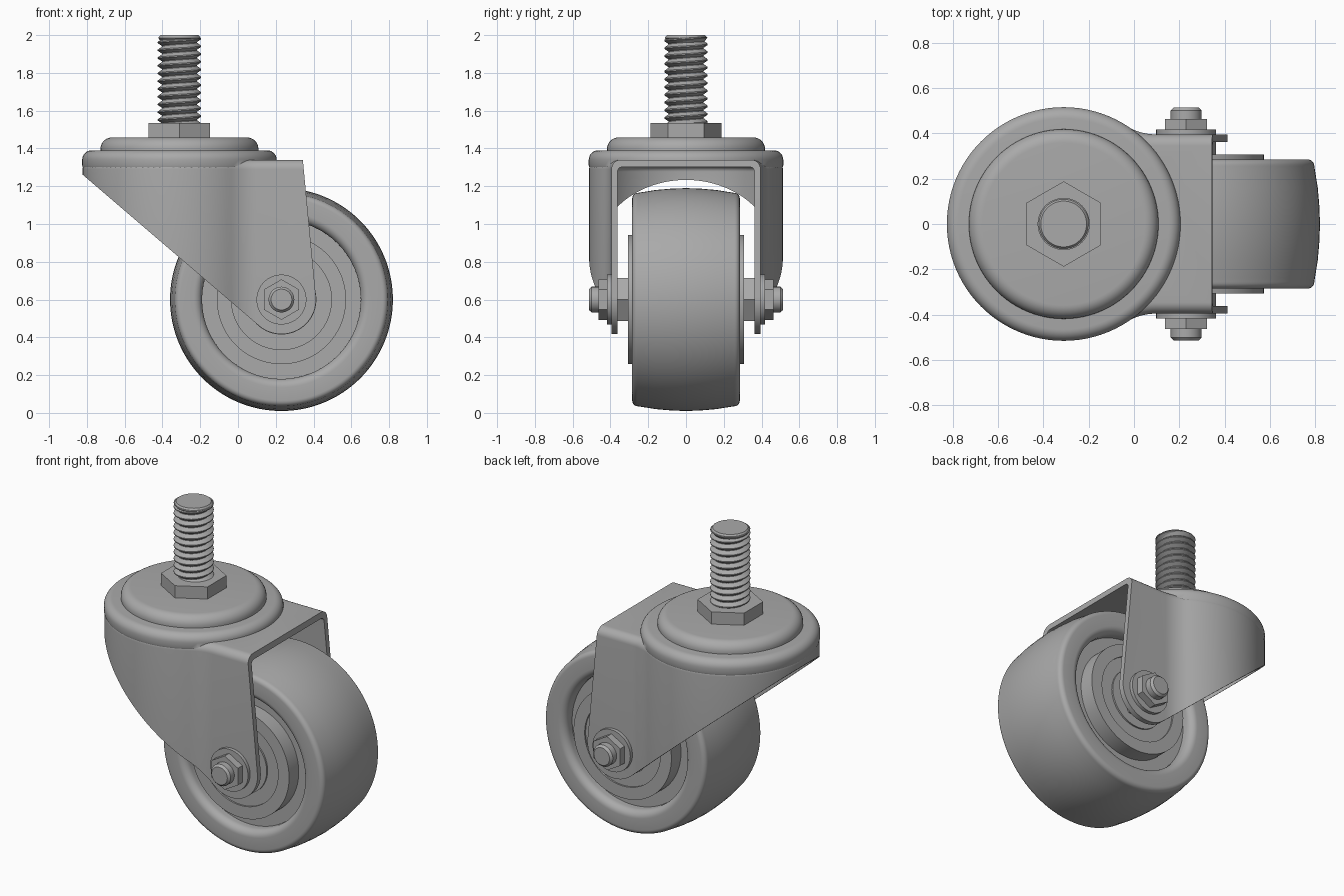
import bpy, bmesh
from math import sin, cos, pi, atan2, asin, hypot

cube = bpy.data.objects.get("Cube")
if cube:
    bpy.data.objects.remove(cube)

# Single grey metal colour
metal = bpy.data.materials.new("grey metal")
metal.use_nodes = True
GREY = (0.4, 0.4, 0.4, 1)
metal.diffuse_color = GREY
metal.node_tree.nodes["Principled BSDF"].inputs["Base Color"].default_value = GREY

AXLE_X, AXLE_Z = 0.23, 0.6
STEM_X = -0.31


def make(name, verts, faces):
    bm = bmesh.new()
    vs = [bm.verts.new(v) for v in verts]
    for f in faces:
        bm.faces.new([vs[i] for i in f])
    bmesh.ops.remove_doubles(bm, verts=bm.verts, dist=1e-5)
    bmesh.ops.recalc_face_normals(bm, faces=bm.faces)
    me = bpy.data.meshes.new(name)
    bm.to_mesh(me)
    bm.free()
    me.materials.append(metal)
    ob = bpy.data.objects.new(name, me)
    bpy.context.collection.objects.link(ob)
    return ob


def loft(name, rings):
    """Skin equal-length rings of points and cap both ends."""
    n = len(rings[0])
    verts = [p for r in rings for p in r]
    faces = [(k * n + i, k * n + (i + 1) % n, (k + 1) * n + (i + 1) % n, (k + 1) * n + i)
             for k in range(len(rings) - 1) for i in range(n)]
    last = (len(rings) - 1) * n
    faces += [list(range(n)), list(range(last, last + n))]
    return make(name, verts, faces)


def turned(name, profile, axis="Z", sides=96, turn=0.0):
    """Turn (radius, height) points about the stem (Z) or the axle (Y)."""
    rings = []
    for r, h in profile:
        ring = []
        for i in range(sides):
            a = turn + 2 * pi * i / sides
            u, v = r * cos(a), r * sin(a)
            ring.append((STEM_X + u, v, h) if axis == "Z" else (AXLE_X + u, h, AXLE_Z + v))
        rings.append(ring)
    return loft(name, rings)


def corner(r, h, size, steps=8):
    """Quarter-round from the side of a disc up to its flat top."""
    return [(r - size + size * cos(a), h - size + size * sin(a))
            for a in (pi / 2 * k / steps for k in range(steps + 1))]


def finish(ob):
    bpy.ops.object.select_all(action="DESELECT")
    ob.select_set(True)
    bpy.context.view_layer.objects.active = ob
    bpy.ops.object.shade_smooth_by_angle(angle=0.55)


def boolean(ob, tool, operation):
    bpy.context.view_layer.objects.active = ob
    mod = ob.modifiers.new("cut", "BOOLEAN")
    mod.operation, mod.object, mod.solver = operation, tool, "EXACT"
    bpy.ops.object.modifier_apply(modifier=mod.name)
    bpy.data.objects.remove(tool)


# Fork plan: round housing blending into two parallel legs
def plan(inset, z, end):
    R, rf, y = 0.513 - inset, 0.25 + inset, 0.395 - inset
    dx = (0.763 ** 2 - 0.645 ** 2) ** 0.5
    t = atan2(0.645, dx)
    half = [(end, y)]
    for k in range(9):
        a = -pi / 2 - (pi / 2 - t) * k / 8
        half.append((STEM_X + dx + rf * cos(a), 0.645 + rf * sin(a)))
    for k in range(1, 41):
        a = t + (pi - t) * k / 40
        half.append((STEM_X + R * cos(a), R * sin(a)))
    half[-1] = (STEM_X - R, 0)
    return [(x, v, z) for x, v in half] + [(x, -v, z) for x, v in half[-2::-1]]


def fork_body(name, wall, top, size, bottom, end):
    rings = [plan(wall, bottom, end)]
    rings += [plan(wall - r, z, end) for r, z in corner(0, top, size)]
    return loft(name, rings)


fork = fork_body("fork", 0, 1.34, 0.05, 0.3, 0.6)
boolean(fork, turned("cap", [(0.495, 1.25), (0.515, 1.31)] + corner(0.515, 1.39, 0.05)), "UNION")
boolean(fork, fork_body("hollow", 0.033, 1.302, 0.025, 0.1, 0.9), "DIFFERENCE")

# Side silhouette: sloping back edge, rounded tip, leaning front edge
tip = 0.183
px, pz = -0.823 - AXLE_X, 1.262 - AXLE_Z
qx, qz = 0.343 - AXLE_X, 1.342 - AXLE_Z
a0 = atan2(pz, px) + (pi / 2 - asin(tip / hypot(px, pz)))
a1 = 2 * pi + atan2(qz, qx) - (pi / 2 - asin(tip / hypot(qx, qz)))
side = [(0.343, 1.6), (-0.95, 1.6), (-0.95, 1.262 + 0.127 * 0.854)]
side += [(AXLE_X + tip * cos(a0 + (a1 - a0) * k / 32),
          AXLE_Z + tip * sin(a0 + (a1 - a0) * k / 32)) for k in range(33)]
side.append((0.343, 1.342))
boolean(fork, loft("silhouette", [[(x, y, z) for x, z in side] for y in (-0.8, 0.8)]), "INTERSECT")
finish(fork)

# Swivel cover, stem nut
finish(turned("swivel_cover", [(0.418, 1.37)] + corner(0.418, 1.458, 0.06)))
finish(turned("stem_nut", [(0.188, 1.44), (0.188, 1.535)], sides=6, turn=pi / 2))

# Threaded stem: core plus helical ridge
finish(turned("stem_core", [(0.092, 1.5), (0.092, 1.96), (0.113, 1.985), (0.101, 2.0)], sides=48))
seg, pitch, turns = 40, 0.041, 13
shape = [(0.09, 0), (0.115, 0.4), (0.115, 0.55), (0.09, 1)]
verts, faces = [], []
for s in range(seg * turns + 1):
    a = 2 * pi * s / seg
    for r, f in shape:
        z = min(max(1.47 + pitch * (s / seg + f), 1.5), 1.99)
        verts.append((STEM_X + r * cos(a), r * sin(a), z))
    if s:
        b = s * 4
        faces += [(b - 4 + i, b + i, b + i + 1, b - 3 + i) for i in range(3)]
finish(make("stem_thread", verts, faces))

# Wheel: crowned tread, rolled rim, recessed web and stepped hub
half = [(0.59, 0), (0.587, 0.08), (0.58, 0.16), (0.568, 0.235)]
half += [(0.535 + 0.03 * cos(a), 0.255 + 0.03 * sin(a)) for a in (pi / 12 * k for k in range(7))]
half += [(0.465 - 0.045 * sin(a), 0.24 + 0.045 * cos(a)) for a in (pi / 16 * k for k in range(9))]
half += [(0.42, 0.21), (0.342, 0.21), (0.342, 0.306), (0.265, 0.306), (0.265, 0.296),
         (0.185, 0.296), (0.185, 0.306), (0.05, 0.306)]
finish(turned("wheel", [(r, -h) for r, h in half[:0:-1]] + half, "Y", 128))

# Axle bolt
finish(turned("axle", [(0.055, -0.514), (0.068, -0.5), (0.068, 0.5), (0.055, 0.514)], "Y", 48))

# Spacers, washers and nuts on each side
for label, s in (("front", -1), ("back", 1)):
    finish(turned(label + "_spacer", [(0.132, s * 0.3), (0.132, s * 0.364)], "Y", 6))
    finish(turned(label + "_washer", [(0.132, s * 0.39), (0.132, s * 0.417)], "Y", 64))
    finish(turned(label + "_nut", [(0.107, s * 0.41), (0.107, s * 0.462)], "Y", 6, pi / 2))
